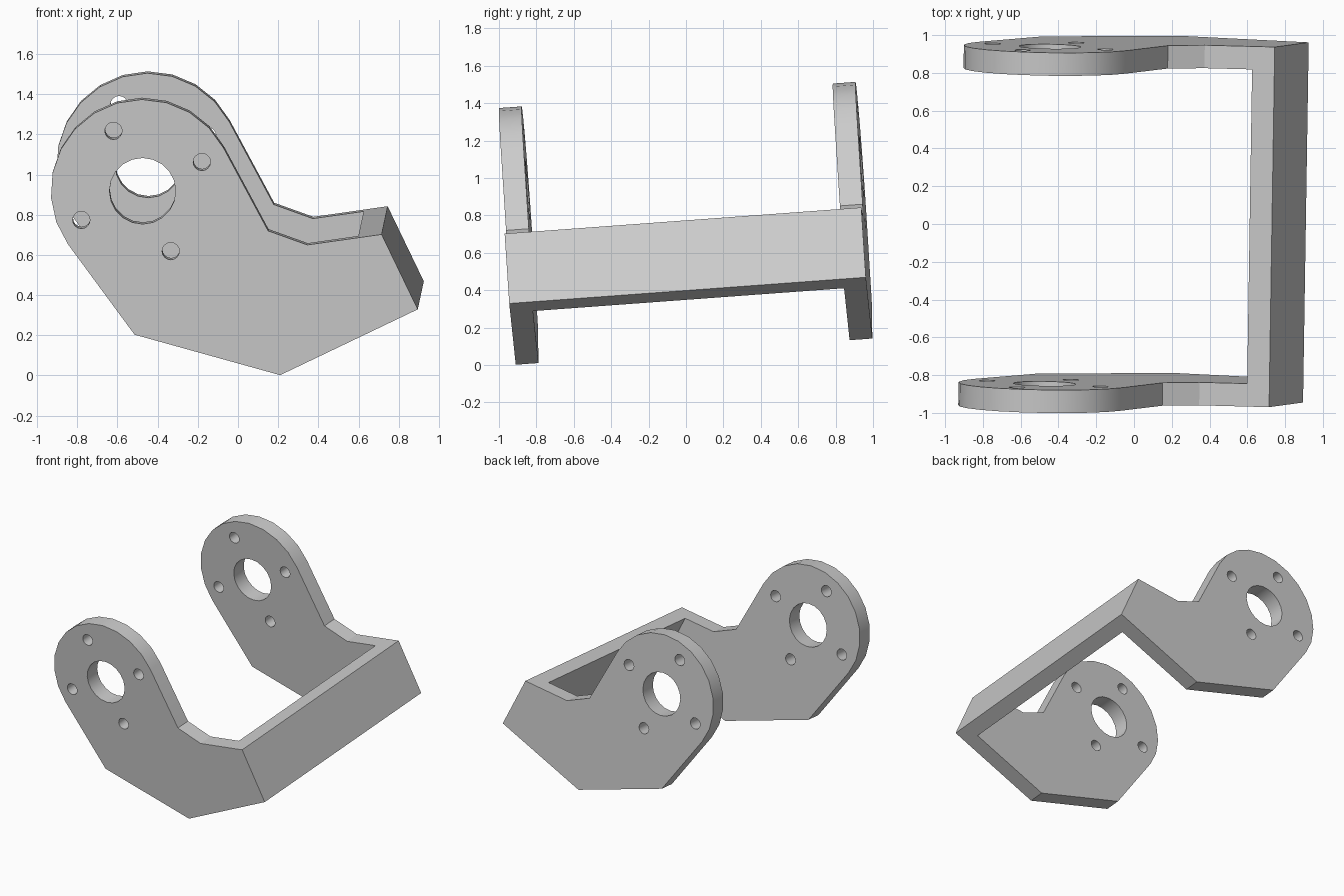
import bpy, bmesh, math
from mathutils import Matrix, Vector

cube = bpy.data.objects.get("Cube")
if cube:
    bpy.data.objects.remove(cube, do_unlink=True)

WIDTH, PLATE, WEB = 1.912, 0.122, 0.115
HUB = Vector((-0.475, 0.92))
HUB_RADIUS = 0.457


def arc(center, radius, start, end, steps):
    angles = [math.radians(start + (end - start) * i / steps) for i in range(steps + 1)]
    return [center + radius * Vector((math.cos(a), math.sin(a))) for a in angles]


def circle(center, radius, sides):
    return arc(Vector(center), radius, 0, 360, sides)[:-1]


# Side profile: rounded hub, notched neck, and the edge where the web joins
web_top, web_bottom = Vector((0.715, 0.705)), Vector((0.895, 0.331))
neck = [Vector((0.15, 0.722)), Vector((0.345, 0.652))]
keel = [Vector((-0.515, 0.203)), Vector((0.21, 0.002))]
inner_bottom = web_bottom + (keel[1] - web_bottom).normalized() * WEB
inner_top = web_top + (neck[1] - web_top).normalized() * (WEB + 0.004)
outline = arc(HUB, HUB_RADIUS, 28, 215.6, 12) + keel + [inner_bottom, inner_top] + neck[::-1]

# Centre bore and four bolt holes
holes = [circle(HUB, 0.165, 20)]
for spot in [(-0.62, 1.22), (-0.18, 1.065), (-0.335, 0.62), (-0.78, 0.775)]:
    holes.append(circle(spot, 0.043, 16))

# Flat plate outline with its holes, then the web end quad
bm = bmesh.new()


def loop(points):
    verts = [bm.verts.new((p.x, p.y, WIDTH / 2)) for p in points]
    edges = [bm.edges.new((v, verts[i - 1])) for i, v in enumerate(verts)]
    return verts, edges


rim, edges = loop(outline)
for hole in holes:
    edges += loop(hole)[1]
bmesh.ops.triangle_fill(bm, edges=edges, use_beauty=True, normal=(0, 0, 1))
corners = [bm.verts.new((p.x, p.y, WIDTH / 2)) for p in (web_bottom, web_top)]
k = len(outline) - len(neck) - 2
bm.faces.new((rim[k], corners[0], corners[1], rim[k + 1]))


def extrude(faces, depth):
    geom = bmesh.ops.extrude_face_region(bm, geom=faces)["geom"]
    verts = [g for g in geom if isinstance(g, bmesh.types.BMVert)]
    bmesh.ops.translate(bm, verts=verts, vec=(0, 0, -depth))
    moved = set(verts)
    return [f for f in bm.faces if len(f.verts) == 4 and all(v in moved for v in f.verts)]


# Plate thickness, then half of the cross web up to the middle
web_end = extrude(bm.faces[:], PLATE)
middle = extrude(web_end, WIDTH / 2 - PLATE)
bmesh.ops.recalc_face_normals(bm, faces=bm.faces[:])
bmesh.ops.delete(bm, geom=middle, context="FACES")

mesh = bpy.data.meshes.new("bracket")
bm.to_mesh(mesh)
bm.free()
bracket = bpy.data.objects.new("bracket", mesh)
bpy.context.collection.objects.link(bracket)

# Grey metal
metal = bpy.data.materials.new("grey metal")
metal.use_nodes = True
grey = (0.6, 0.6, 0.6, 1)
metal.diffuse_color = grey
metal.node_tree.nodes["Principled BSDF"].inputs["Base Color"].default_value = grey
mesh.materials.append(metal)

# Smooth hub and bores, crisp corners
bpy.ops.object.select_all(action="DESELECT")
bracket.select_set(True)
bpy.context.view_layer.objects.active = bracket
bpy.ops.object.shade_smooth_by_angle(angle=math.radians(25))

# Second plate by mirroring
mirror = bracket.modifiers.new("second_plate", "MIRROR")
mirror.use_axis = (False, False, True)
mirror.use_clip = True

# Slight tilt of the whole bracket
axis = -Vector((0.03, 1.907, 0.14)).normalized()
side = (Vector((1, 0, 0)) - axis * axis.x).normalized()
up = axis.cross(side)
tilt = Matrix((side, up, axis)).transposed().to_4x4()
bracket.matrix_world = Matrix.Translation((0.015, 0.0465, 0.07)) @ tilt
